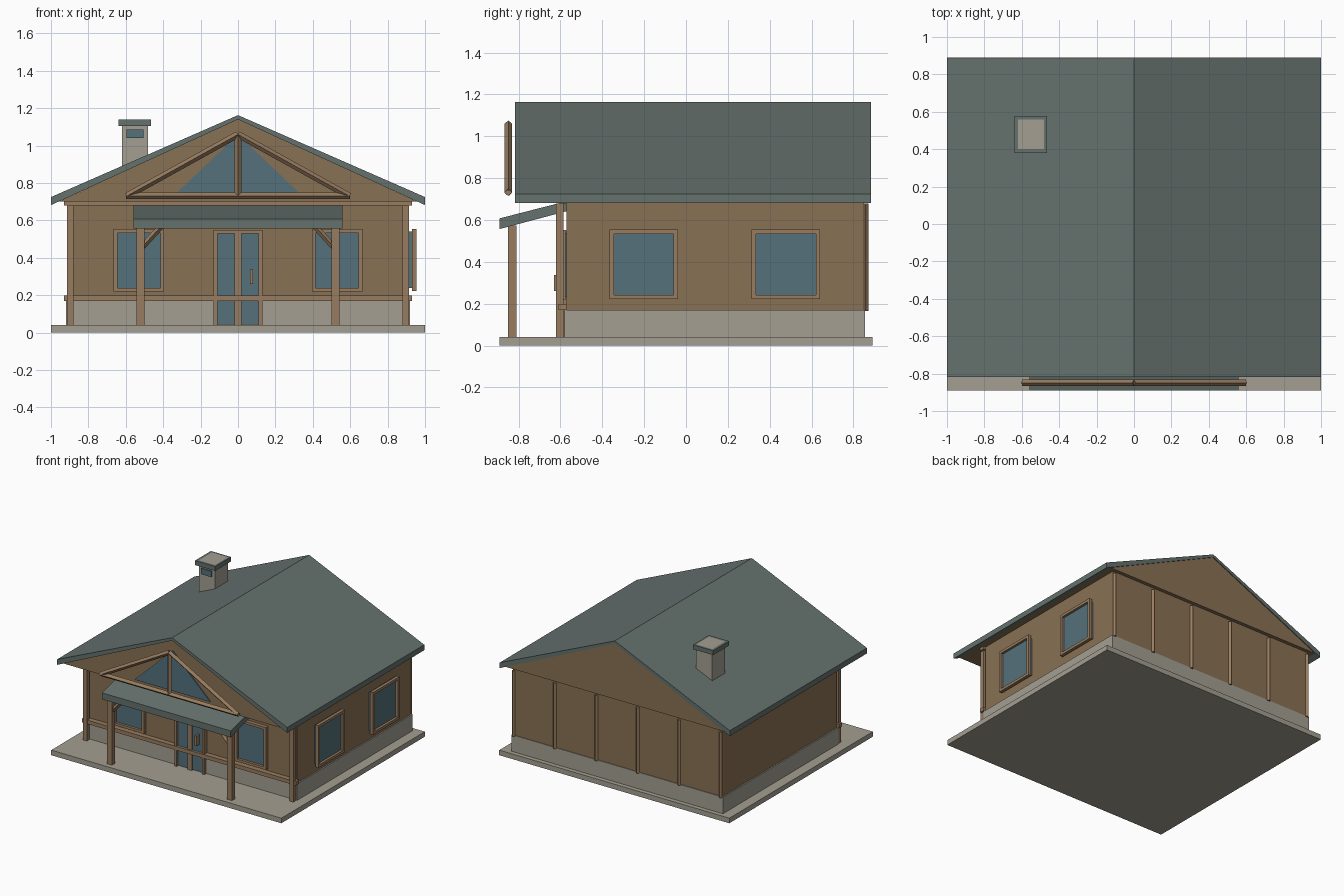
import bpy
from mathutils import Vector

if "Cube" in bpy.data.objects:
    bpy.data.objects.remove(bpy.data.objects["Cube"])


def material(name, rgb):
    m = bpy.data.materials.new(name)
    m.diffuse_color = (*rgb, 1)
    m.use_nodes = True
    m.node_tree.nodes["Principled BSDF"].inputs["Base Color"].default_value = m.diffuse_color
    return m


WOOD = material("wall_wood", (0.25, 0.165, 0.088))
TRIM = material("trim_wood", (0.31, 0.20, 0.115))
STONE = material("stone", (0.37, 0.345, 0.285))
SLATE = material("slate", (0.13, 0.165, 0.155))
GLASS = material("glass", (0.09, 0.165, 0.20))


def mesh(name, verts, faces, mat):
    me = bpy.data.meshes.new(name)
    me.from_pydata(verts, [], faces)
    me.materials.append(mat)
    ob = bpy.data.objects.new(name, me)
    bpy.context.collection.objects.link(ob)
    return ob


def prism(name, profile, a, b, mat, axis="y"):
    """Extrude a counter-clockwise (u, z) profile from a to b along x or y."""
    n = len(profile)
    if axis == "y":
        v = [(u, t, z) for t in (a, b) for u, z in profile]
    else:
        v = [(t, u, z) for t in (b, a) for u, z in profile]
    f = [tuple(range(n)), tuple(reversed(range(n, 2 * n)))]
    f += [(i, i + n, (i + 1) % n + n, (i + 1) % n) for i in range(n)]
    return mesh(name, v, f, mat)


def box(name, x, y, z, mat):
    rect = [(x[0], z[0]), (x[1], z[0]), (x[1], z[1]), (x[0], z[1])]
    return prism(name, rect, y[0], y[1], mat)


def beam(name, p, q, r, mat=TRIM):
    """Four-sided beam set on its edge, running from p to q."""
    p, q = Vector(p), Vector(q)
    bpy.ops.mesh.primitive_cylinder_add(vertices=4, radius=r, depth=(q - p).length,
                                        location=(p + q) / 2)
    ob = bpy.context.object
    ob.name = name
    ob.rotation_euler = (q - p).to_track_quat("Z", "Y").to_euler()
    ob.data.materials.append(mat)
    return ob


def frame(name, u, z, w, place):
    """Four rails round an opening; place(name, u, z) adds one box."""
    place(name + "_bottom", u, (z[0], z[0] + w))
    place(name + "_top", u, (z[1] - w, z[1]))
    place(name + "_left", (u[0], u[0] + w), (z[0] + w, z[1] - w))
    place(name + "_right", (u[1] - w, u[1]), (z[0] + w, z[1] - w))


# ground slab, plinth and walls
box("ground_slab", (-1, 1), (-0.89, 0.89), (0, 0.04), STONE)
box("plinth", (-0.92, 0.92), (-0.58, 0.855), (0.04, 0.17), STONE)
box("walls", (-0.91, 0.91), (-0.57, 0.85), (0.17, 0.705), WOOD)

# gable body and the roof over it
prism("gable", [(-0.955, 0.702), (0.955, 0.702), (0, 1.142)], -0.808, 0.878, WOOD)
prism("roof", [(-1, 0.682), (0, 1.14), (1, 0.682), (1, 0.725), (0, 1.163), (-1, 0.725)],
      -0.818, 0.884, SLATE)
prism("gable_window", [(-0.33, 0.745), (0.33, 0.745), (0, 1.06)], -0.816, -0.80, GLASS)

# truss in front of the gable
TY = -0.849
beam("truss_chord", (-0.6, TY, 0.732), (0.6, TY, 0.732), 0.018)
beam("truss_king_post", (0, TY, 0.735), (0, TY, 1.055), 0.018)
for s, side in ((-1, "left"), (1, "right")):
    beam("truss_rafter_" + side, (s * 0.595, TY, 0.73), (0, TY, 1.06), 0.018)

# horizontal bands on the front
box("lower_band", (-0.93, 0.93), (-0.61, -0.57), (0.17, 0.2), TRIM)
box("upper_band", (-0.93, 0.93), (-0.61, -0.57), (0.68, 0.705), TRIM)

# porch roof
prism("porch_roof", [(-0.89, 0.557), (-0.57, 0.642), (-0.57, 0.69), (-0.89, 0.608)],
      -0.56, 0.56, SLATE, "x")


def front_box(y0, y1):
    return lambda n, u, z: box(n, u, (y0, y1), z, TRIM)


def side_box(n, u, z):
    box(n, (0.93, 0.955), u, z, TRIM)


# mirrored front parts: posts, braces, windows and door leaves
for s, side in ((-1, "left"), (1, "right")):
    def span(a, b):
        return tuple(sorted((s * a, s * b)))
    box("corner_post_" + side, span(0.88, 0.915), (-0.62, -0.585), (0.04, 0.68), TRIM)
    box("porch_post_" + side, span(0.50, 0.543), (-0.85, -0.81), (0.04, 0.575), TRIM)
    beam("porch_brace_" + side, (s * 0.515, -0.83, 0.455), (s * 0.41, -0.83, 0.57), 0.016)
    box("front_glass_" + side, span(0.405, 0.655), (-0.585, -0.56), (0.235, 0.535), GLASS)
    frame("front_frame_" + side, span(0.395, 0.665), (0.22, 0.553), 0.02,
          front_box(-0.605, -0.575))
    box("door_glass_" + side, span(0.018, 0.112), (-0.59, -0.56), (0.045, 0.535), GLASS)
    box("door_jamb_" + side, span(0.11, 0.13), (-0.605, -0.57), (0.04, 0.55), TRIM)
    box("door_stile_" + side, span(0, 0.019), (-0.6, -0.57), (0.04, 0.53), TRIM)
box("door_head", (-0.13, 0.13), (-0.605, -0.57), (0.53, 0.55), TRIM)
box("door_handle", (0.063, 0.079), (-0.63, -0.585), (0.26, 0.337), TRIM)

# windows on the right wall
for i, c in enumerate((-0.202, 0.477)):
    box(f"side_glass_{i}", (0.90, 0.936), (c - 0.15, c + 0.15), (0.24, 0.54), GLASS)
    frame(f"side_frame_{i}", (c - 0.164, c + 0.164), (0.222, 0.555), 0.021, side_box)

# battens on the back wall
for i in range(6):
    x = -0.9 + 0.36 * i
    beam(f"back_batten_{i}", (x, 0.857, 0.165), (x, 0.857, 0.68), 0.014)

# chimney with cap and vent
box("chimney", (-0.62, -0.48), (0.40, 0.56), (0.8, 1.14), STONE)
frame_parts = (((-0.64, -0.465), (0.38, 0.40)), ((-0.64, -0.465), (0.56, 0.577)),
               ((-0.64, -0.62), (0.40, 0.56)), ((-0.48, -0.465), (0.40, 0.56)))
for i, (x, y) in enumerate(frame_parts):
    box(f"chimney_cap_{i}", x, y, (1.105, 1.14), SLATE)
box("chimney_vent", (-0.595, -0.505), (0.39, 0.41), (1.042, 1.087), GLASS)
